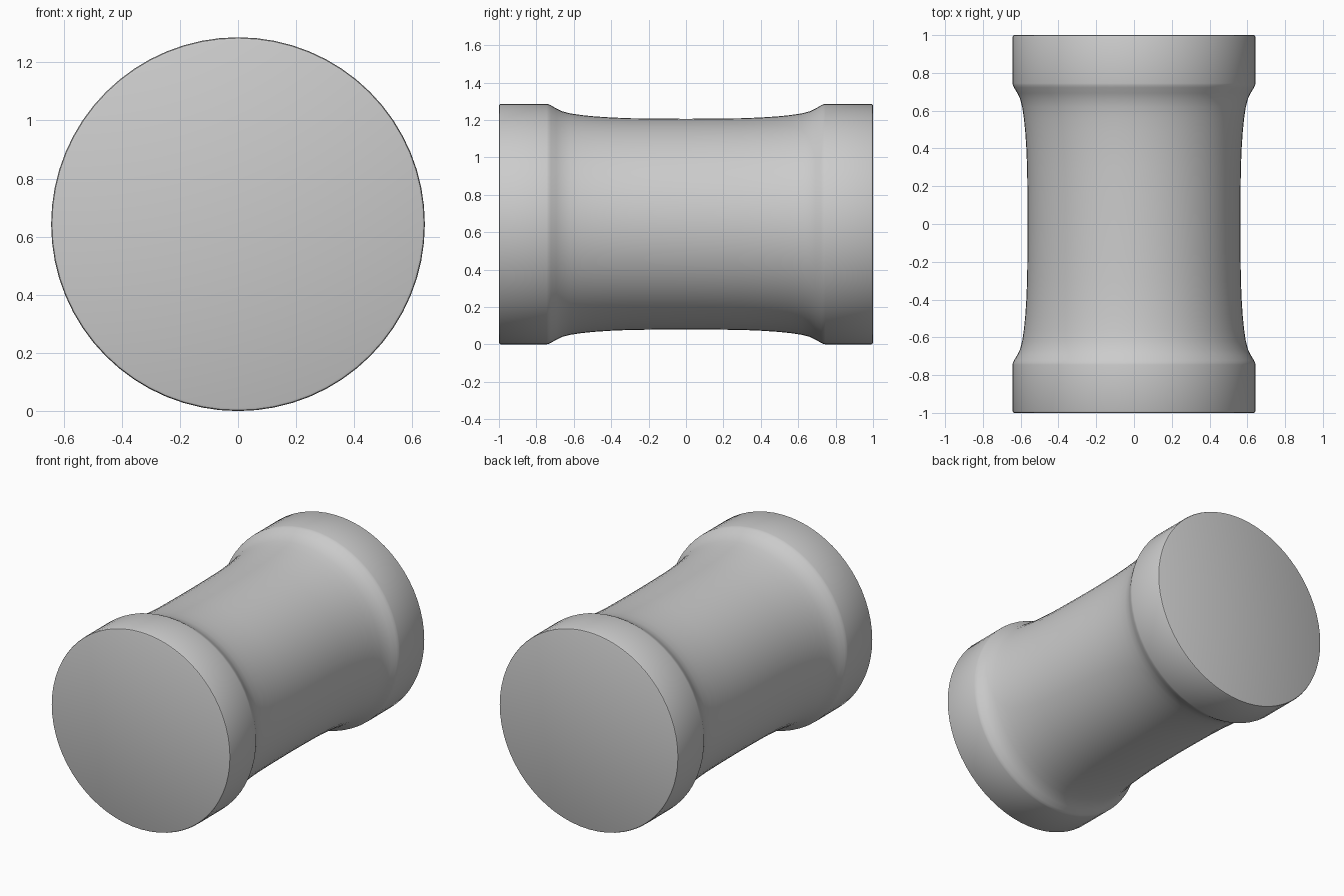
import bpy, bmesh, math

if "Cube" in bpy.data.objects:
    bpy.data.objects.remove(bpy.data.objects["Cube"])

SEGMENTS = 64
R = 0.643  # outer radius, also the height of the axis

# half profile as (radius, distance from the middle), end face to waist
half = [(0.0, 1.0), (0.633, 1.0), (0.640, 0.997), (R, 0.99), (R, 0.745),
        (0.641, 0.735), (0.635, 0.722), (0.618, 0.693), (0.603, 0.662),
        (0.592, 0.62), (0.583, 0.56), (0.576, 0.49), (0.570, 0.40),
        (0.566, 0.30), (0.564, 0.16)]
profile = half + [(0.563, 0.0)] + [(r, -y) for r, y in reversed(half)]

# spool body: profile turned around the y axis
bm = bmesh.new()
verts = [bm.verts.new((r, y, 0)) for r, y in profile]
edges = [bm.edges.new(pair) for pair in zip(verts, verts[1:])]
bmesh.ops.spin(bm, geom=verts + edges, cent=(0, 0, 0), axis=(0, 1, 0),
               angle=2 * math.pi, steps=SEGMENTS)
bmesh.ops.remove_doubles(bm, verts=bm.verts, dist=0.0005)
bmesh.ops.translate(bm, verts=bm.verts, vec=(0, 0, R))
bmesh.ops.recalc_face_normals(bm, faces=bm.faces)

mesh = bpy.data.meshes.new("spool_body")
bm.to_mesh(mesh)
bm.free()
spool = bpy.data.objects.new("spool_body", mesh)
bpy.context.collection.objects.link(spool)

# smooth shading with crisp end faces
bpy.context.view_layer.objects.active = spool
spool.select_set(True)
bpy.ops.object.shade_smooth_by_angle(angle=math.radians(35))
